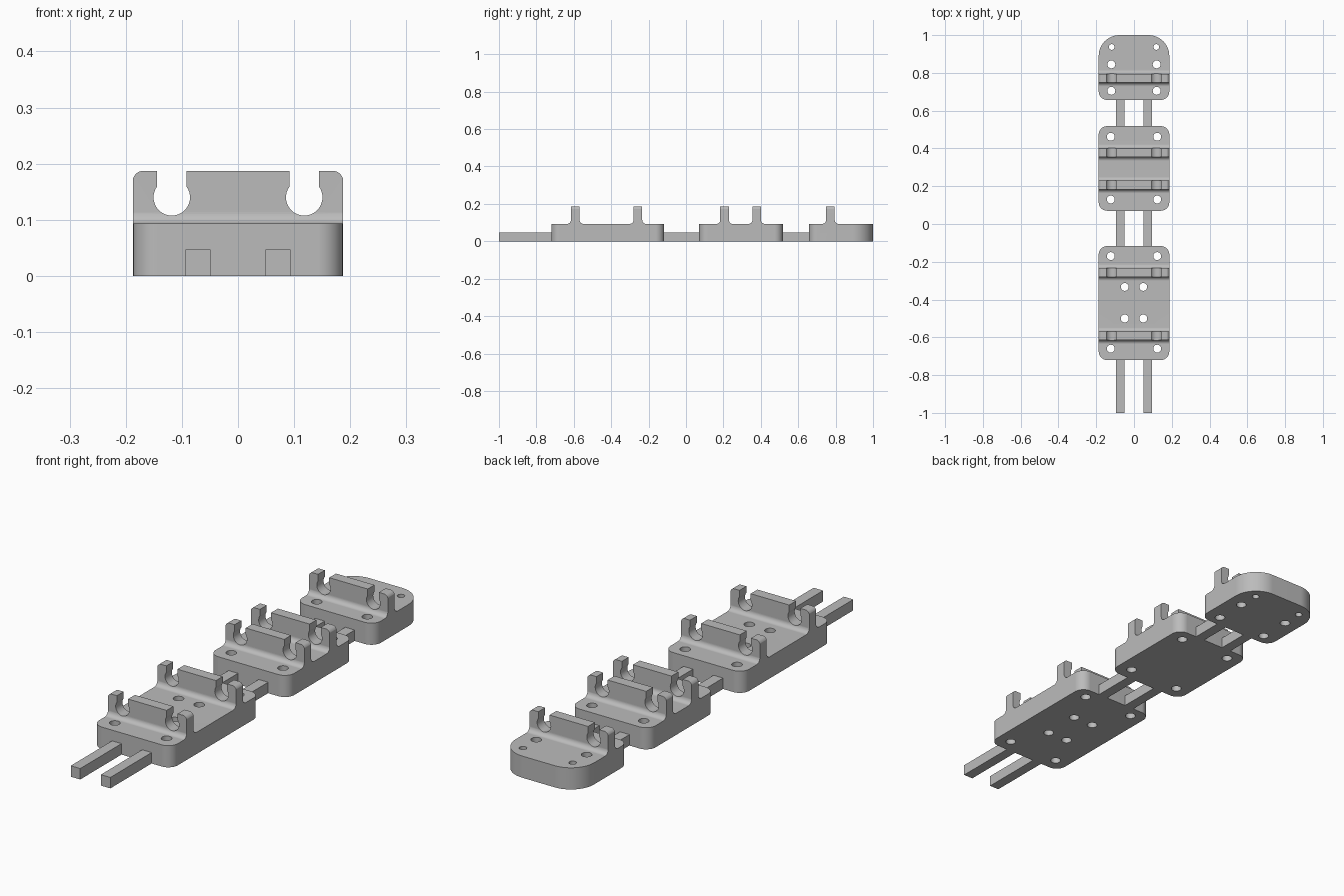
import bpy, bmesh
from math import sin, cos, radians
from mathutils import Vector

HALF_W, DECK, TOP, FILLET = 0.187, 0.093, 0.187, 0.021

if "Cube" in bpy.data.objects:
    bpy.data.objects.remove(bpy.data.objects["Cube"])

grey = bpy.data.materials.new("matte grey")
grey.use_nodes = True
grey.diffuse_color = (0.5, 0.5, 0.5, 1)
grey.node_tree.nodes["Principled BSDF"].inputs["Base Color"].default_value = (0.5, 0.5, 0.5, 1)


def arc(cx, cy, r, start, end, steps=8):
    angles = [radians(start + (end - start) * i / steps) for i in range(steps + 1)]
    return [(cx + r * cos(a), cy + r * sin(a)) for a in angles]


def add_prism(bm, points, axis, low, high):
    """Extrude a 2D outline along one axis."""
    def place(p, t):
        coords = list(p)
        coords.insert("xyz".index(axis), t)
        return Vector(coords)
    face = bm.faces.new([bm.verts.new(place(p, low)) for p in points])
    grown = bmesh.ops.extrude_face_region(bm, geom=[face])["geom"]
    verts = [g for g in grown if isinstance(g, bmesh.types.BMVert)]
    shift = place((0, 0), high - low)
    bmesh.ops.translate(bm, verts=verts, vec=shift)


def make_object(name, prisms):
    bm = bmesh.new()
    for prism in prisms:
        add_prism(bm, *prism)
    bmesh.ops.recalc_face_normals(bm, faces=bm.faces)
    mesh = bpy.data.meshes.new(name)
    bm.to_mesh(mesh)
    bm.free()
    mesh.materials.append(grey)
    obj = bpy.data.objects.new(name, mesh)
    bpy.context.collection.objects.link(obj)
    return obj


def side_profile(y0, y1, walls):
    """Deck with upright walls that flare into it."""
    pts = [(y0, 0), (y1, 0), (y1, DECK)]
    for y in sorted(walls, reverse=True):
        a, b = y - 0.023, y + 0.023
        pts += arc(b + FILLET, DECK + FILLET, FILLET, 270, 180)
        pts += [(b, TOP), (a, TOP)]
        pts += arc(a - FILLET, DECK + FILLET, FILLET, 0, -90)
    return pts + [(y0, DECK)]


def front_profile():
    """Rounded shoulders with two keyhole clips open at the top."""
    z = TOP + 0.0005
    half = [(0.188, -0.1)] + arc(0.168, z - 0.02, 0.02, 0, 90)
    half += [(0.1445, z)] + arc(0.118, 0.14, 0.0325, 35.4, -215.4, 28) + [(0.0915, z)]
    return half + [(-x, h) for x, h in reversed(half)]


def plan_profile(y0, y1, r0, r1):
    w = HALF_W
    return (arc(w - r0, y0 + r0, r0, -90, 0) + arc(w - r1, y1 - r1, r1, 0, 90, 12)
            + arc(r1 - w, y1 - r1, r1, 90, 180, 12) + arc(r0 - w, y0 + r0, r0, 180, 270))


def finish(obj):
    bpy.ops.object.select_all(action="DESELECT")
    obj.select_set(True)
    bpy.context.view_layer.objects.active = obj
    for mod in list(obj.modifiers):
        bpy.ops.object.modifier_apply(modifier=mod.name)
    bpy.ops.object.shade_smooth_by_angle(angle=radians(30))
    normals = obj.modifiers.new("flat faces stay flat", "WEIGHTED_NORMAL")
    normals.keep_sharp = True


def make_block(name, y0, y1, walls, holes, back_radius=0.045):
    block = make_object(name, [(side_profile(y0 - 0.05, y1 + 0.05, walls), "x", -0.25, 0.25)])
    drills = [(arc(s * x, y, r, 0, 345, 23), "z", -0.05, 0.25)
              for x, y, r in holes for s in (-1, 1)]
    cutters = [
        ("INTERSECT", make_object("plan_cutter", [(plan_profile(y0, y1, 0.045, back_radius), "z", -0.1, 0.3)])),
        ("INTERSECT", make_object("clip_cutter", [(front_profile(), "y", y0 - 0.1, y1 + 0.1)])),
        ("DIFFERENCE", make_object("hole_cutter", drills)),
    ]
    for operation, cutter in cutters:
        cutter.hide_render = True
        mod = block.modifiers.new(cutter.name, "BOOLEAN")
        mod.operation, mod.object, mod.solver = operation, cutter, "EXACT"
    finish(block)
    for _, cutter in cutters:
        bpy.data.objects.remove(cutter)


# Three clip blocks, front to back
make_block("front_block", -0.72, -0.117, (-0.592, -0.257),
           [(0.123, -0.17, 0.021), (0.123, -0.66, 0.021), (0.049, -0.333, 0.021), (0.049, -0.5, 0.021)])
make_block("middle_block", 0.07, 0.518, (0.206, 0.378),
           [(0.123, 0.462, 0.021), (0.123, 0.13, 0.021)])
make_block("tip_block", 0.657, 1.0, (0.772,),
           [(0.12, 0.845, 0.021), (0.12, 0.705, 0.021), (0.118, 0.937, 0.015)], 0.11)

# Paired square rails joining the blocks
for place, y0, y1 in (("front", -1.0, -0.72), ("middle", -0.117, 0.07), ("rear", 0.518, 0.657)):
    for side, x in (("right", -0.0715), ("left", 0.0715)):
        outline = [(x - 0.0225, 0), (x + 0.0225, 0), (x + 0.0225, 0.047), (x - 0.0225, 0.047)]
        make_object(f"{place}_{side}_rail", [(outline, "y", y0, y1)])
